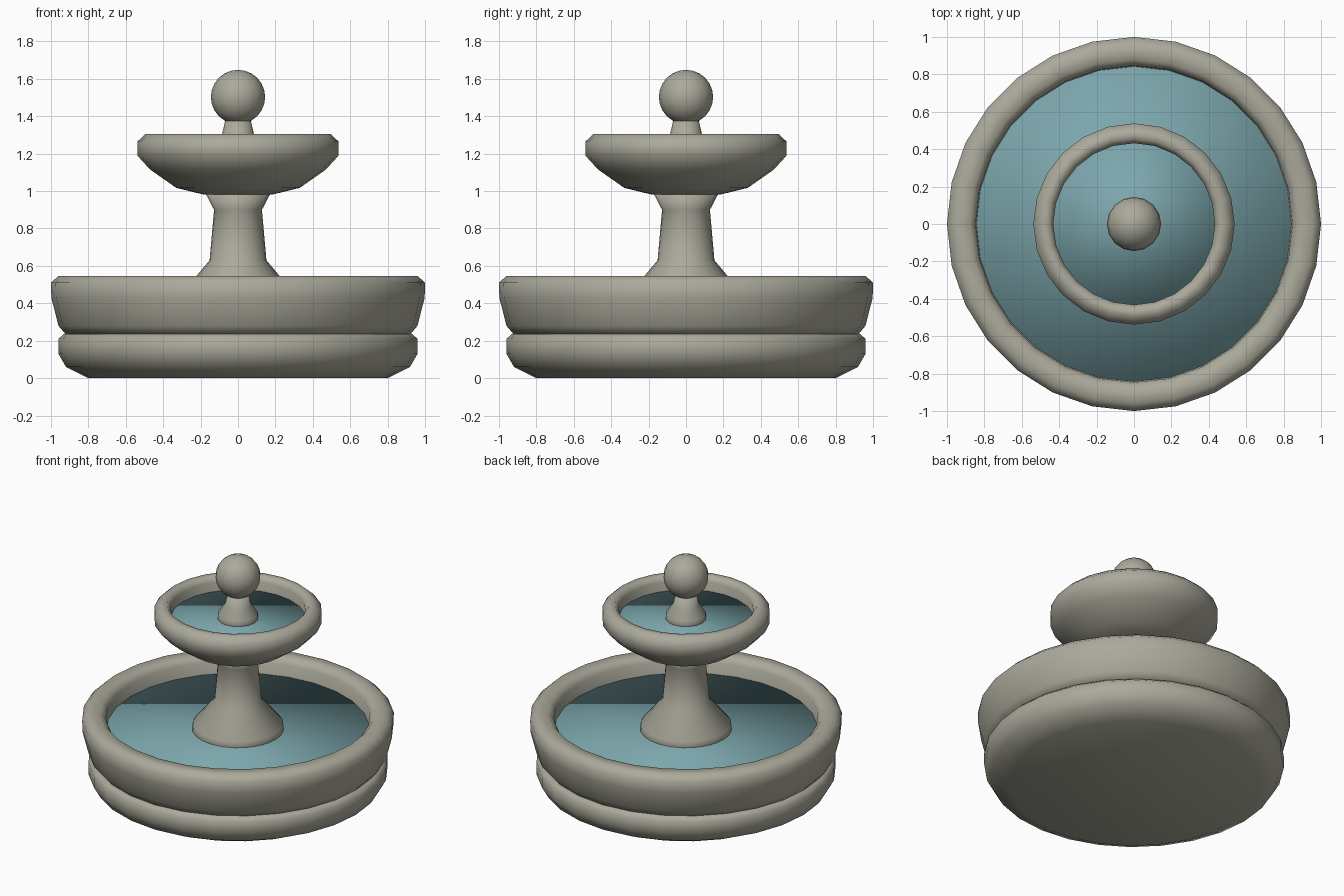
import bpy, bmesh
from math import cos, sin, tau

cube = bpy.data.objects.get("Cube")
if cube:
    bpy.data.objects.remove(cube, do_unlink=True)


def material(name, rgb):
    mat = bpy.data.materials.new(name)
    mat.use_nodes = True
    color = (*rgb, 1.0)
    mat.diffuse_color = color
    bsdf = mat.node_tree.nodes["Principled BSDF"]
    bsdf.inputs["Base Color"].default_value = color
    bsdf.inputs["Roughness"].default_value = 0.8
    return mat


stone = material("warm grey stone", (0.41, 0.40, 0.33))
water = material("pool blue water", (0.20, 0.385, 0.415))


def finish(bm, name, mat):
    bmesh.ops.recalc_face_normals(bm, faces=bm.faces)
    for face in bm.faces:
        face.smooth = True
    mesh = bpy.data.meshes.new(name)
    bm.to_mesh(mesh)
    bm.free()
    mesh.materials.append(mat)
    obj = bpy.data.objects.new(name, mesh)
    bpy.context.collection.objects.link(obj)
    return obj


def lathe(name, profile, sides, mat):
    """Turn a (radius, height) profile around z and cap both ends."""
    bm = bmesh.new()
    rings = [[bm.verts.new((r * cos(tau * i / sides), r * sin(tau * i / sides), z))
              for i in range(sides)] for r, z in profile]
    for low, high in zip(rings, rings[1:]):
        for i in range(sides):
            j = (i + 1) % sides
            bm.faces.new((low[i], low[j], high[j], high[i]))
    bm.faces.new(rings[0])
    bm.faces.new(rings[-1])
    return finish(bm, name, mat)


# Plinth and main basin, hollow down to below the water line
lathe("base_plinth", [(0.80, 0), (0.92, 0.06), (0.96, 0.13), (0.96, 0.21),
                      (0.93, 0.237)], 28, stone)
lathe("main_basin", [(0.92, 0.232), (0.96, 0.28), (0.998, 0.43), (1.0, 0.51),
                     (0.96, 0.547), (0.88, 0.547), (0.847, 0.51),
                     (0.842, 0.42), (0.80, 0.33)], 28, stone)
lathe("main_water", [(0.844, 0.36), (0.844, 0.425)], 28, water)

# Flared column
lathe("column", [(0.27, 0.36), (0.295, 0.42), (0.29, 0.465), (0.152, 0.63),
                 (0.128, 0.90), (0.175, 0.99)], 24, stone)

# Upper bowl with its water
lathe("upper_bowl", [(0.19, 0.983), (0.33, 1.017), (0.47, 1.115), (0.538, 1.19),
                     (0.538, 1.265), (0.495, 1.305), (0.455, 1.305),
                     (0.432, 1.27), (0.432, 1.20), (0.40, 1.13)], 24, stone)
lathe("upper_water", [(0.435, 1.15), (0.435, 1.205)], 24, water)

# Finial neck and ball
lathe("finial_neck", [(0.12, 1.16), (0.132, 1.21), (0.128, 1.24),
                      (0.085, 1.305), (0.068, 1.38)], 16, stone)
ball = bmesh.new()
bmesh.ops.create_uvsphere(ball, u_segments=16, v_segments=12, radius=0.145)
bmesh.ops.translate(ball, verts=ball.verts, vec=(0, 0, 1.503))
finish(ball, "finial_ball", stone)
